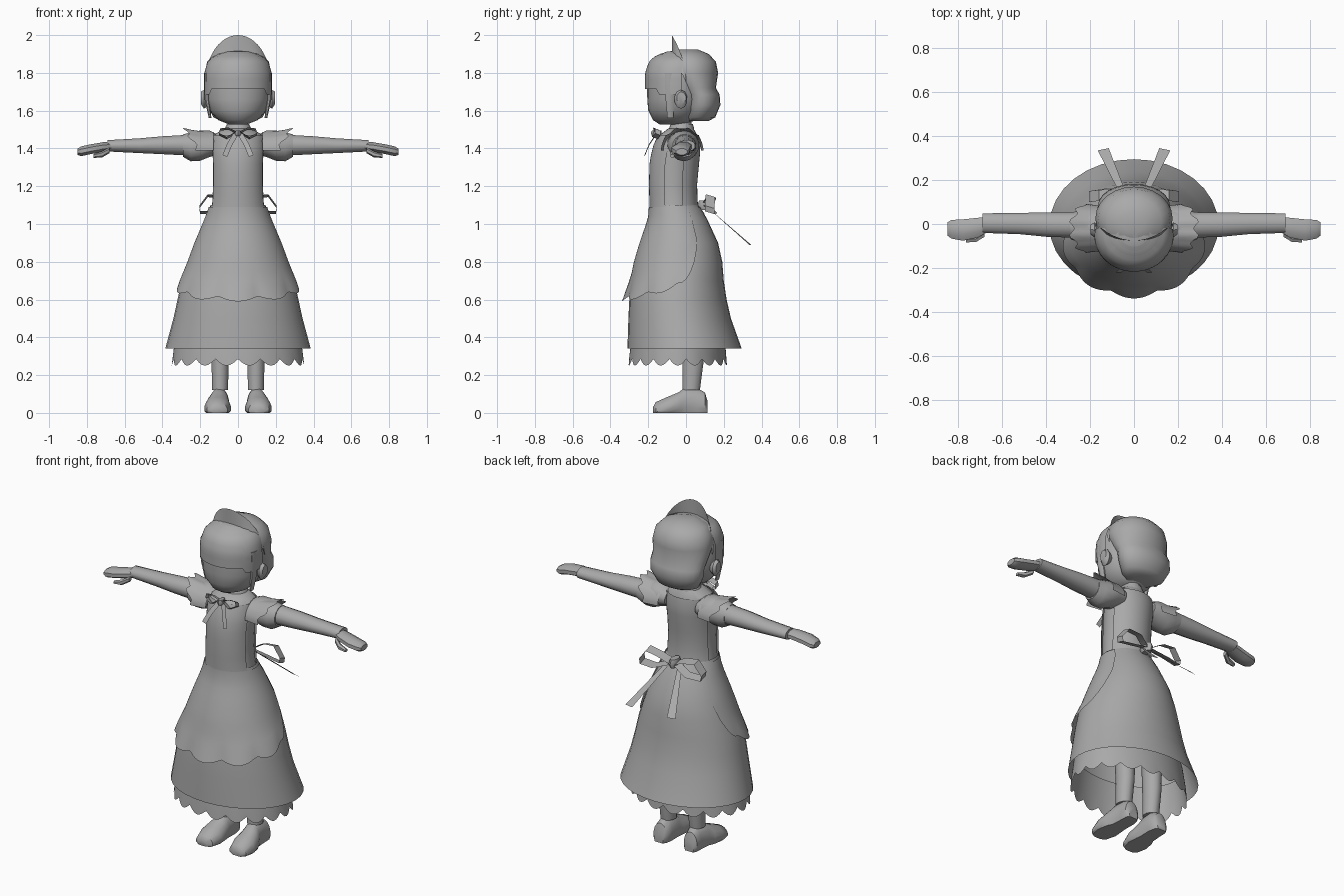
import bpy
import bmesh
from math import sin, cos, pi, radians

if "Cube" in bpy.data.objects:
    bpy.data.objects.remove(bpy.data.objects["Cube"])

grey = bpy.data.materials.new("plain grey")
grey.use_nodes = True
grey.diffuse_color = (0.4, 0.4, 0.4, 1)
grey.node_tree.nodes["Principled BSDF"].inputs["Base Color"].default_value = (0.4, 0.4, 0.4, 1)


def grid(name, rows, cyclic=False, caps=False, mirror=False, angle=40):
    """Skin a list of point rows into one object."""
    bm = bmesh.new()
    vs = [[bm.verts.new(p) for p in row] for row in rows]
    n = len(rows[0])
    for a, b in zip(vs, vs[1:]):
        for i in range(n if cyclic else n - 1):
            j = (i + 1) % n
            bm.faces.new((a[i], a[j], b[j], b[i]))
    if caps:
        bm.faces.new(vs[0])
        bm.faces.new(vs[-1])
    bmesh.ops.recalc_face_normals(bm, faces=bm.faces)
    mesh = bpy.data.meshes.new(name)
    bm.to_mesh(mesh)
    bm.free()
    mesh.materials.append(grey)
    ob = bpy.data.objects.new(name, mesh)
    bpy.context.collection.objects.link(ob)
    if mirror:
        ob.modifiers.new("Mirror", "MIRROR").use_mirror_merge = False
    bpy.ops.object.select_all(action="DESELECT")
    ob.select_set(True)
    bpy.context.view_layer.objects.active = ob
    bpy.ops.object.shade_smooth_by_angle(angle=radians(angle))
    return ob


def upright(z, w, front, back, a, off=0.0):
    """Point on an oval section; angle 0 faces the front."""
    mid, ry = (front + back) / 2, (back - front) / 2
    return ((w + off) * sin(a), mid - (ry + off) * cos(a), z)


def body(name, profile, n=24, caps=True):
    rows = [[upright(*r, 2 * pi * i / n) for i in range(n)] for r in profile]
    return grid(name, rows, True, caps)


def limb(name, rings, axis, n=12, angle=40):
    """Mirrored oval loft along x, y or z; ring = (t, u0, u1, v0, v1)."""
    rows = []
    for t, u0, u1, v0, v1 in rings:
        row = []
        for i in range(n):
            a = 2 * pi * (i + 0.5) / n
            u = (u0 + u1) / 2 + (u1 - u0) / 2 * cos(a)
            v = max((v0 + v1) / 2 + (v1 - v0) / 2 * sin(a), -0.2)
            row.append({"x": (t, u, v), "y": (u, t, max(v, 0)), "z": (u, v, t)}[axis])
        rows.append(row)
    return grid(name, rows, True, True, True, angle)


def section(profile, z):
    """Interpolated section of a profile at height z."""
    rs = sorted(profile)
    z = min(max(z, rs[0][0]), rs[-1][0])
    for p, q in zip(rs, rs[1:]):
        if z <= q[0]:
            f = (z - p[0]) / (q[0] - p[0])
            return [a + (b - a) * f for a, b in zip(p, q)]


def shell(name, profile, a0, a1, top, bottom, offset, n=24, m=8):
    """Open sheet hugging part of a profile; bottom and offset are functions."""
    rows = []
    for k in range(m + 1):
        row = []
        for i in range(n + 1):
            a = a0 + (a1 - a0) * i / n
            z = top + (bottom(a) - top) * k / m
            row.append(upright(*section(profile, z), a, offset(k / m, a)))
        rows.append(row)
    return grid(name, rows)


def ribbon(name, path, wide, cyclic=False):
    """Mirrored flat band along a path, spread by a width vector."""
    rows = [[tuple(c + s * w for c, w in zip(p, wide)) for s in (-0.5, 0.5)] for p in path]
    return grid(name, rows + rows[:1] if cyclic else rows, mirror=True)


# Skirt and scalloped petticoat
skirt = [(1.1, .145, -.19, .065), (1.03, .17, -.195, .11), (.9, .225, -.24, .17),
         (.8, .262, -.27, .192), (.7, .298, -.29, .2), (.6, .32, -.3, .215),
         (.5, .342, -.305, .238), (.34, .385, -.31, .295)]
body("skirt", skirt, 32, False)
rows = []
for z, w, f, b, wave in [(.46, .325, -.28, .19, 0), (.34, .34, -.295, .21, 0),
                         (.3, .345, -.3, .213, 0), (.285, .345, -.3, .213, 1)]:
    rows.append([upright(z - .035 * wave * abs(sin(a * 9)), w, f, b, a,
                         .006 * wave * abs(sin(a * 9)))
                 for a in [2 * pi * i / 108 for i in range(108)]])
grid("petticoat", rows, True)

# Apron with scalloped hem


def hem(a):
    a = abs(a)
    return .615 + .03 * a * a + .95 * max(a - 1.6, 0) ** 2 - .025 * abs(cos(a * 5))


shell("apron", skirt, -2.05, 2.05, 1.09, hem,
      lambda k, a: .006 + max(k - .75, 0) * (.05 + .08 * abs(cos(a * 5))) * max(cos(a * .75), 0),
      64, 10)

# Bodice and bib panels
torso = [(1.03, .155, -.185, .07), (1.1, .137, -.185, .055), (1.2, .132, -.188, .05),
         (1.33, .132, -.185, .062), (1.41, .138, -.168, .07), (1.47, .13, -.14, .06),
         (1.505, .075, -.095, .04)]
body("bodice", torso)
for name, mid in (("front_bib", 0), ("back_bib", pi)):
    shell(name, torso, mid - 1.2, mid + 1.2, 1.47, lambda a: 1.06, lambda k, a: .008, 16)
body("waistband", [(1.05, .158, -.194, .1), (1.09, .147, -.194, .075)], caps=False)

# Neck and collar
body("neck", [(1.48, .055, -.08, .03), (1.57, .05, -.075, .03)], 14)
body("collar", [(1.485, .08, -.1, .045), (1.51, .068, -.088, .042), (1.53, .058, -.082, .036)], 16)

# Puff sleeves, arms, hands and thumbs
limb("puff_sleeve", [(.1, -.1, .06, 1.37, 1.47), (.15, -.1, .07, 1.355, 1.495),
                     (.2, -.095, .07, 1.335, 1.495), (.25, -.085, .06, 1.332, 1.485),
                     (.29, -.07, .055, 1.355, 1.475)], "x", 14)
limb("arm", [(.25, -.065, .055, 1.36, 1.475), (.4, -.06, .055, 1.368, 1.466),
             (.52, -.048, .052, 1.374, 1.455), (.69, -.042, .05, 1.383, 1.445)], "x")
limb("hand", [(.66, -.035, .035, 1.39, 1.435), (.71, -.065, .032, 1.38, 1.436),
              (.78, -.08, .025, 1.368, 1.424), (.83, -.07, .022, 1.357, 1.413),
              (.85, -.055, .01, 1.365, 1.4)], "x", 8)
limb("thumb", [(.68, -.06, -.03, 1.375, 1.405), (.72, -.085, -.05, 1.352, 1.385),
               (.765, -.085, -.06, 1.35, 1.37)], "x", 6)

# Wavy shoulder frills
rows = []
for k in range(4):
    f = k / 3
    row = []
    for i in range(25):
        t = pi * i / 24
        wave = f * .014 * cos(t * 10)
        row.append((.13 + f * (.08 + .075 * sin(t)) + wave,
                    -.02 - (.1 + .012 * f) * cos(t),
                    1.39 + (.098 + .02 * f * f + wave * .5) * sin(t)))
    rows.append(row)
grid("shoulder_frill", rows, mirror=True)

# Legs and shoes
limb("leg", [(.6, .04, .15, -.03, .1), (.27, .047, .142, -.02, .095),
             (.12, .052, .138, -.02, .075)], "z")
limb("shoe", [(-.175, .085, .14, -.01, .03), (-.16, .055, .165, -.03, .058),
              (-.1, .036, .18, -.04, .085), (-.04, .042, .168, -.04, .11),
              (-.01, .047, .152, -.04, .132), (.06, .046, .147, -.04, .132),
              (.1, .055, .145, -.04, .11), (.115, .07, .13, -.02, .06)], "y", 16)

# Head, back hair and fringe
head = [(1.528, .05, -.14, 0), (1.55, .105, -.175, .05), (1.6, .15, -.2, .08),
        (1.66, .168, -.205, .1), (1.72, .17, -.206, .1), (1.8, .168, -.206, .1),
        (1.86, .15, -.185, .1), (1.9, .11, -.14, .08), (1.915, .05, -.08, .04)]
body("head", head)
body("back_hair", [(1.545, .09, 0, .12), (1.565, .13, -.01, .155), (1.63, .163, -.01, .182),
                   (1.685, .165, -.02, .178), (1.72, .166, -.05, .158), (1.8, .176, -.12, .17),
                   (1.86, .163, -.12, .158), (1.9, .125, -.1, .12), (1.925, .05, -.04, .06)])
shell("fringe", head, -1.75, 1.75, 1.912,
      lambda a: 1.715 - .03 * (abs(a) > .9), lambda k, a: .011, 28)
limb("side_lock", [(1.8, .15, .178, -.115, -.055), (1.66, .15, .178, -.11, -.06),
                   (1.56, .14, .155, -.1, -.065)], "z", 8)
limb("ear", [(.155, -.05, 0, 1.63, 1.69), (.18, -.062, .008, 1.61, 1.71),
             (.197, -.05, 0, 1.635, 1.7)], "x", 10)

# Upright headdress band
rows = []
for k in range(4):
    f = k / 3
    row = []
    for i in range(25):
        t = pi * i / 24
        s = sin(t)
        row.append(((.178 - .005 * f) * cos(t), -.075 * s ** (1 + f),
                    1.75 + s * (.165 + .085 * f)))
    rows.append(row)
grid("headdress", rows)

# Neck bow
ribbon("neck_bow_loop", [(.01, -.155, 1.485), (.05, -.16, 1.505), (.095, -.15, 1.5),
                         (.1, -.15, 1.475), (.06, -.165, 1.455)], (0, -.03, .012), True)
ribbon("neck_bow_tail", [(.01, -.155, 1.48), (.045, -.195, 1.42), (.07, -.22, 1.36)], (.025, 0, .01))
body("neck_bow_knot", [(1.465, .012, -.18, -.13), (1.48, .018, -.185, -.13), (1.495, .012, -.18, -.13)], 8)

# Waist bow at the back
ribbon("waist_bow_loop", [(.01, .11, 1.1), (.08, .135, 1.14), (.16, .13, 1.15), (.205, .125, 1.09),
                          (.2, .125, 1.06), (.11, .14, 1.065)], (0, .05, -.015), True)
tail = [[(.02, .1, 1.1), (.045, .1, 1.1)], [(.115, .345, .89), (.165, .335, .89)]]
grid("waist_bow_tail", tail, mirror=True)
body("waist_bow_knot", [(1.075, .02, .07, .14), (1.1, .028, .06, .15), (1.125, .02, .07, .14)], 10)
